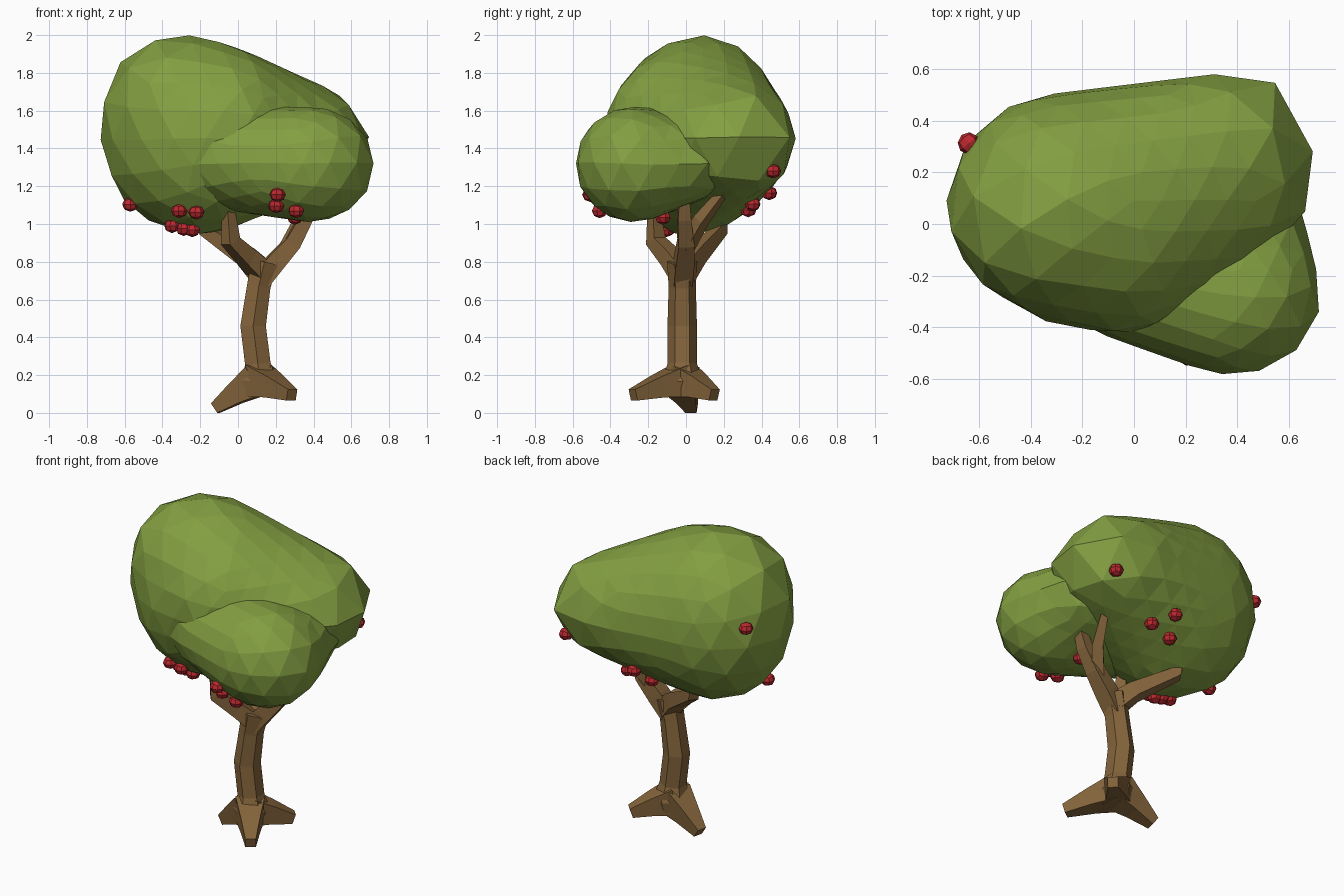
import bpy, bmesh, math
from mathutils import Vector
from mathutils.bvhtree import BVHTree

if "Cube" in bpy.data.objects:
    bpy.data.objects.remove(bpy.data.objects["Cube"])


def material(name, col):
    m = bpy.data.materials.new(name)
    m.diffuse_color = (*col, 1)
    m.use_nodes = True
    m.node_tree.nodes["Principled BSDF"].inputs["Base Color"].default_value = m.diffuse_color
    return m


LEAF = material("leaf green", (0.225, 0.345, 0.053))
BARK = material("bark brown", (0.235, 0.13, 0.045))
RED = material("fruit red", (0.50, 0.022, 0.028))


def finish(bm, name, mat):
    bmesh.ops.recalc_face_normals(bm, faces=bm.faces[:])
    me = bpy.data.meshes.new(name)
    bm.to_mesh(me)
    bm.free()
    me.materials.append(mat)
    ob = bpy.data.objects.new(name, me)
    bpy.context.collection.objects.link(ob)
    return ob


def tube(name, path, sides, turn=0.5):
    """Faceted tapered limb; path is a list of (x, y, z, radius)."""
    bm = bmesh.new()
    pts = [Vector(p[:3]) for p in path]
    u, rings = None, []
    for i, p in enumerate(pts):
        d = (pts[min(i + 1, len(pts) - 1)] - pts[max(i - 1, 0)]).normalized()
        if u is None:
            u = Vector((0, 0, 1)) if abs(d.z) < 0.9 else Vector((1, 0, 0))
        u = (u - d * u.dot(d)).normalized()
        v = d.cross(u)
        ring = []
        for k in range(sides):
            a = 2 * math.pi * (k + turn) / sides
            ring.append(bm.verts.new(p + path[i][3] * (u * math.cos(a) + v * math.sin(a))))
        rings.append(ring)
    for a, b in zip(rings, rings[1:]):
        for k in range(sides):
            n = (k + 1) % sides
            bm.faces.new((a[k], a[n], b[n], b[k]))
    bm.faces.new(rings[0])
    bm.faces.new(rings[-1])
    return finish(bm, name, BARK)


def foliage(name, centre, lobes):
    """Even faceted skin wrapped around the hull of several ellipsoids."""
    hull = bmesh.new()
    for c, r in lobes:
        vs = bmesh.ops.create_icosphere(hull, subdivisions=4, radius=1)["verts"]
        for v in vs:
            v.co = Vector([c[i] + v.co[i] * r[i] for i in range(3)])
    res = bmesh.ops.convex_hull(hull, input=hull.verts[:])
    junk = {g for g in res["geom_interior"] + res["geom_unused"]
            if isinstance(g, bmesh.types.BMVert)}
    bmesh.ops.delete(hull, geom=list(junk), context="VERTS")
    tree = BVHTree.FromBMesh(hull)
    hull.free()
    bm = bmesh.new()
    bmesh.ops.create_icosphere(bm, subdivisions=3, radius=1)
    c = Vector(centre)
    for v in bm.verts:
        d = v.co.normalized()
        hit = tree.ray_cast(c + d * 4, -d)[0]   # outermost surface
        v.co = hit if hit else c + d * 0.3
    # Relax so the facets are evenly sized all over
    for _ in range(14):
        bmesh.ops.smooth_vert(bm, verts=bm.verts[:], factor=0.5,
                              use_axis_x=True, use_axis_y=True, use_axis_z=True)
        for v in bm.verts:
            v.co = tree.find_nearest(v.co)[0]
    skin = BVHTree.FromBMesh(bm)
    finish(bm, name, LEAF)
    return skin


# Leaf crowns: large one leaning to the back right, small one front right
main = foliage("main_crown", (0.0, 0.09, 1.45), [
    ((-0.26, 0.08, 1.48), (0.47, 0.43, 0.52)),
    ((-0.20, 0.02, 1.45), (0.44, 0.42, 0.51)),
    ((-0.33, 0.05, 1.61), (0.39, 0.38, 0.385)),
    ((-0.05, 0.05, 1.50), (0.36, 0.48, 0.43)),
    ((0.40, 0.285, 1.445), (0.295, 0.305, 0.28)),
    ((0.39, 0.13, 1.43), (0.29, 0.27, 0.24))])
small = foliage("front_crown", (0.22, -0.18, 1.32), [
    ((0.38, -0.28, 1.315), (0.345, 0.305, 0.305)),
    ((-0.09, -0.09, 1.35), (0.27, 0.34, 0.27)),
    ((0.38, 0.04, 1.33), (0.27, 0.20, 0.20))])

# Trunk
tube("trunk", [(0.10, -0.02, 0.09, 0.09), (0.11, -0.02, 0.17, 0.11),
               (0.105, -0.02, 0.26, 0.078), (0.08, -0.02, 0.46, 0.078),
               (0.11, -0.02, 0.67, 0.072), (0.14, -0.02, 0.80, 0.08)], 6)

# Roots
for i, (x, y, z) in enumerate([(-0.12, 0.03, 0.025), (0.285, -0.28, 0.095), (0.285, 0.15, 0.095)]):
    b = Vector((0.10, -0.02, 0.17))
    m = b.lerp(Vector((x, y, z + 0.01)), 0.5)
    tube(f"root_{i + 1}", [(*b, 0.12), (*m, 0.08), (x, y, z, 0.043)], 4)

# Branches
tube("right_branch", [(0.12, -0.02, 0.70, 0.07), (0.20, -0.01, 0.80, 0.07),
                      (0.29, 0.0, 0.90, 0.06), (0.36, -0.01, 1.03, 0.05),
                      (0.41, -0.01, 1.17, 0.035)], 4)
tube("right_branch_fork", [(0.27, 0.0, 0.88, 0.05), (0.34, 0.08, 1.02, 0.045),
                           (0.38, 0.19, 1.16, 0.03)], 4)
tube("back_left_branch", [(0.13, -0.02, 0.74, 0.08), (0.04, 0.05, 0.83, 0.065),
                          (-0.17, 0.18, 0.97, 0.045), (-0.19, 0.19, 1.07, 0.03)], 4)
tube("front_left_branch", [(0.13, -0.02, 0.74, 0.075), (0.05, -0.08, 0.82, 0.065),
                           (-0.04, -0.16, 0.91, 0.055), (-0.05, -0.17, 1.07, 0.035)], 4)

# Fruit: rounded cubes resting on the leaf surface
SPOTS = [(-0.54, 0.0, 1.14), (-0.32, -0.26, 1.05), (-0.22, -0.27, 1.05),
         (-0.35, -0.10, 0.985), (-0.29, -0.10, 0.965), (-0.24, -0.10, 0.98),
         (0.06, 0.40, 1.20), (0.15, 0.33, 1.16), (0.0, 0.30, 1.12),
         (0.50, 0.43, 1.30), (-0.65, 0.32, 1.57),
         (0.22, -0.48, 1.17), (0.20, -0.45, 1.09), (0.31, -0.45, 1.08), (0.30, -0.14, 1.08)]
for i, s in enumerate(SPOTS):
    p = Vector(s)
    hit = min((t.find_nearest(p) for t in (main, small)), key=lambda h: h[3])
    q = hit[0] + hit[1] * 0.012
    bm = bmesh.new()
    bmesh.ops.create_cube(bm, size=1)
    bmesh.ops.subdivide_edges(bm, edges=bm.edges[:], cuts=1, use_grid_fill=True)
    a = i * 0.7
    for v in bm.verts:
        n = v.co.normalized()
        v.co = q + 0.043 * Vector((n.x * math.cos(a) - n.y * math.sin(a),
                                   n.x * math.sin(a) + n.y * math.cos(a), n.z * 0.9))
    finish(bm, f"fruit_{i + 1}", RED)
